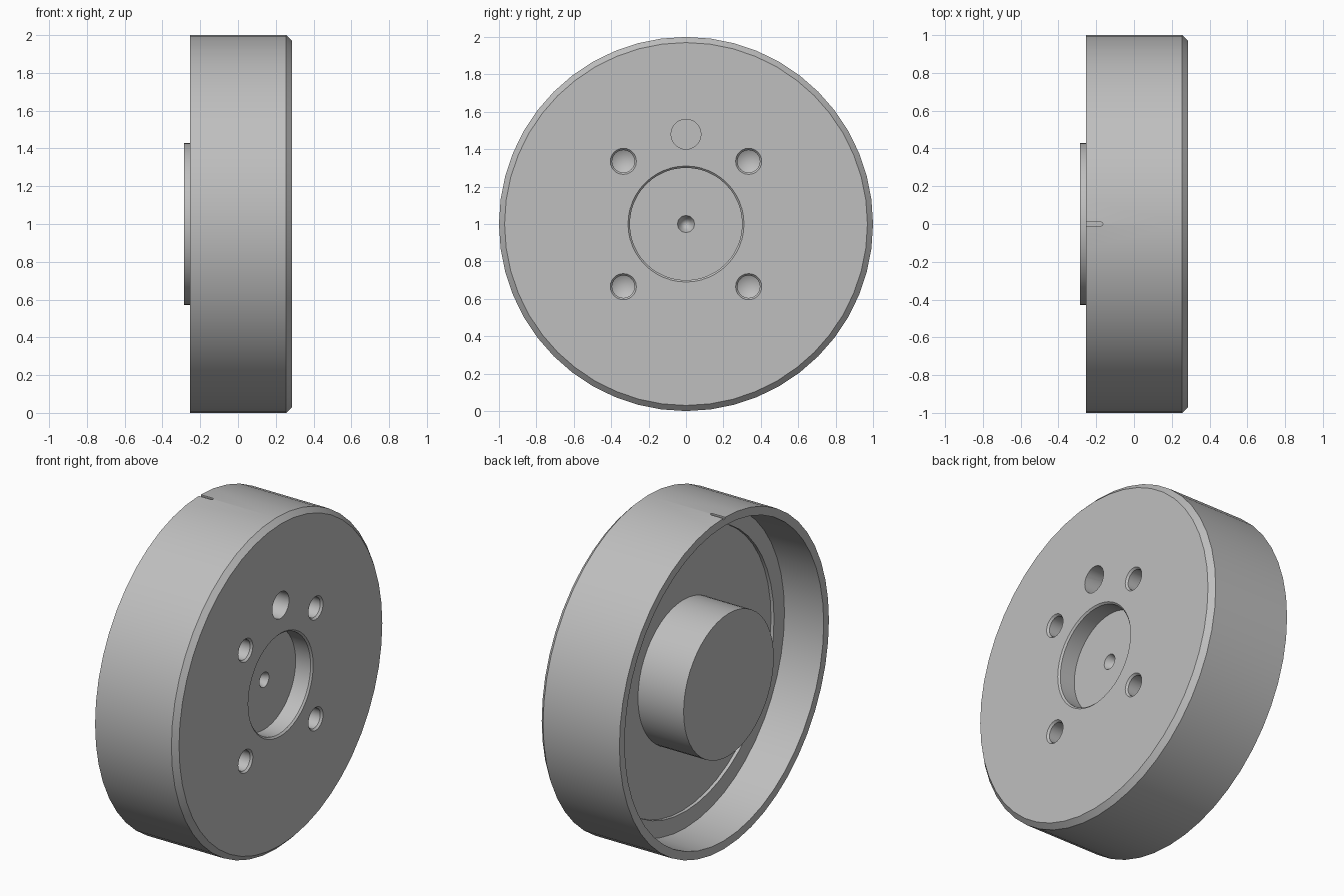
import bpy, bmesh, math
from mathutils import Vector

if "Cube" in bpy.data.objects:
    bpy.data.objects.remove(bpy.data.objects["Cube"], do_unlink=True)

grey = bpy.data.materials.new("plain grey")
grey.use_nodes = True
grey.diffuse_color = (0.52, 0.52, 0.52, 1)
grey.node_tree.nodes["Principled BSDF"].inputs["Base Color"].default_value = grey.diffuse_color


def add_object(name, bm):
    bmesh.ops.recalc_face_normals(bm, faces=bm.faces)
    mesh = bpy.data.meshes.new(name)
    bm.to_mesh(mesh)
    bm.free()
    mesh.materials.append(grey)
    obj = bpy.data.objects.new(name, mesh)
    bpy.context.collection.objects.link(obj)
    return obj


def lathe(bm, profile, steps, y=0, z=1):
    """Turn a profile of (x, radius) points around an axis along x."""
    axis = Vector((0, y, z))
    verts = [bm.verts.new(axis + Vector((x, 0, r))) for x, r in profile]
    edges = [bm.edges.new(pair) for pair in zip(verts, verts[1:])]
    bmesh.ops.spin(bm, geom=verts + edges, cent=axis, axis=(1, 0, 0),
                   angle=math.tau, steps=steps, use_merge=True)
    bmesh.ops.remove_doubles(bm, verts=bm.verts, dist=1e-5)


# Drum: hub, recessed floor, rim wall, chamfered face, bore and centre drilling
FACE, RIM, HUB = 0.285, -0.255, -0.285
bm = bmesh.new()
lathe(bm, [(HUB, 0), (HUB, 0.43), (0.02, 0.43), (0.02, 0.84), (0, 0.84),
           (0, 0.94), (RIM, 0.95), (RIM, 1), (FACE - 0.03, 1), (FACE, 0.97),
           (FACE, 0.31), (FACE - 0.01, 0.3), (0.175, 0.3), (0.175, 0.045),
           (0.14, 0.03), (0.11, 0)], 48)
drum = add_object("drum", bm)

# Cutters: four drilled holes and one flat-bottomed pin hole
bm = bmesh.new()
drill = [(0.35, 0), (0.35, 0.07), (FACE, 0.07), (FACE - 0.012, 0.06), (0.12, 0.06), (0.085, 0)]
for y in (-0.335, 0.335):
    for z in (-0.335, 0.335):
        lathe(bm, drill, 24, y, 1 + z)
lathe(bm, [(0.35, 0), (0.35, 0.08), (0.13, 0.08), (0.13, 0)], 24, 0, 1.48)

# Cutter: shallow round-ended timing slot on top of the rim
half = 0.01
outline = [(RIM - 0.05, -half), (RIM - 0.05, half)]
for i in range(9):
    a = math.pi * (0.5 - i / 8)
    outline.append((-0.175 + half * math.cos(a), half * math.sin(a)))
slot = bm.faces.new([bm.verts.new((x, y, 1.99)) for x, y in outline])
raised = bmesh.ops.extrude_face_region(bm, geom=[slot], use_keep_orig=True)
bmesh.ops.translate(bm, vec=(0, 0, 0.06),
                    verts=[v for v in raised["geom"] if isinstance(v, bmesh.types.BMVert)])
cutter = add_object("hole_cutter", bm)
cutter.hide_render = True

# Cut, then smooth with crisp edges
cut = drum.modifiers.new("holes", "BOOLEAN")
cut.operation = "DIFFERENCE"
cut.object = cutter
bpy.ops.object.select_all(action="DESELECT")
drum.select_set(True)
bpy.context.view_layer.objects.active = drum
bpy.ops.object.modifier_apply(modifier=cut.name)
bpy.data.objects.remove(cutter, do_unlink=True)
bpy.ops.object.shade_smooth_by_angle(angle=math.radians(25))
